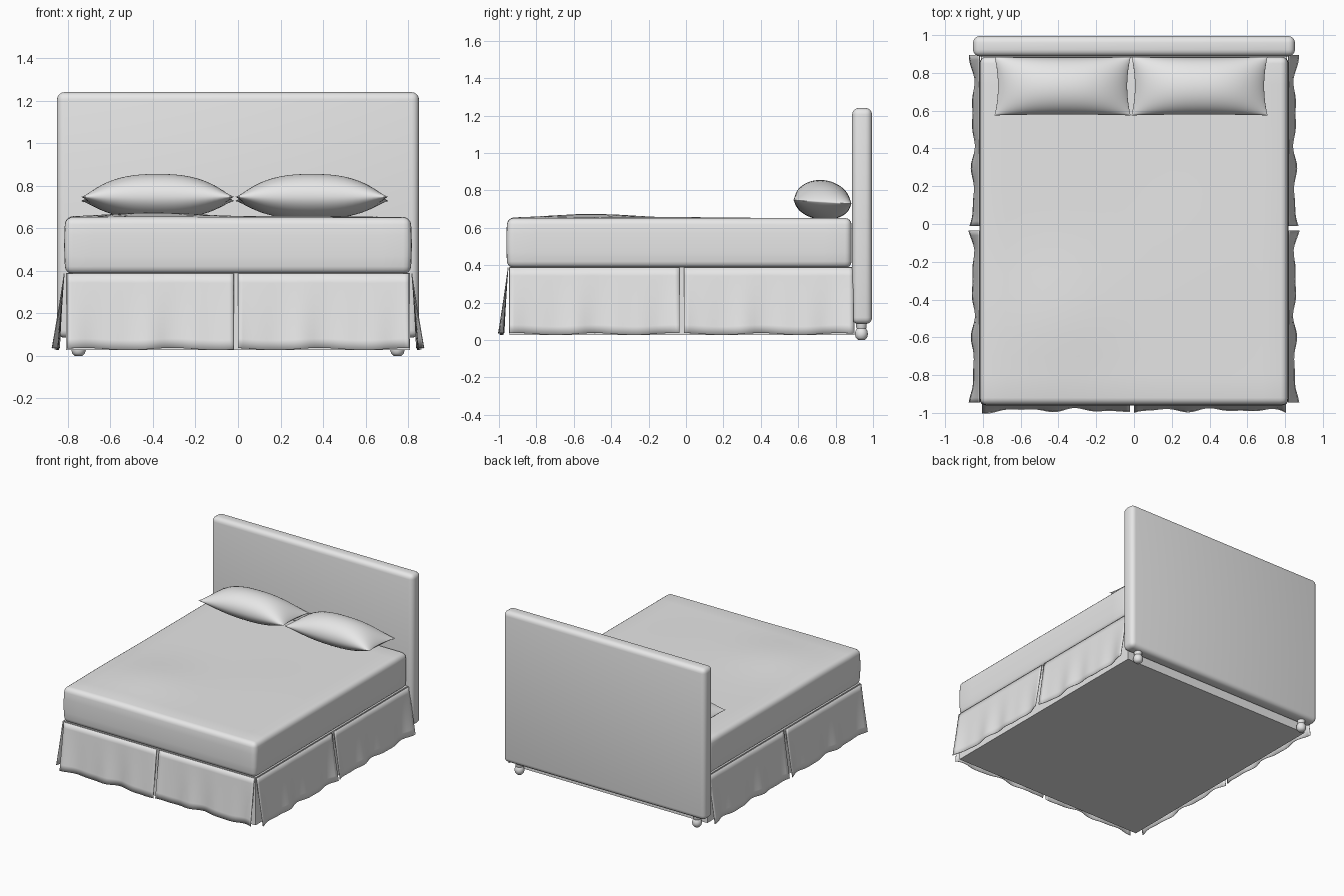
import bpy, bmesh, math
from mathutils import Vector

if "Cube" in bpy.data.objects:
    bpy.data.objects.remove(bpy.data.objects["Cube"])

fabric = bpy.data.materials.new("light grey fabric")
fabric.diffuse_color = (0.8, 0.8, 0.8, 1)
fabric.use_nodes = True
fabric.node_tree.nodes["Principled BSDF"].inputs["Base Color"].default_value = fabric.diffuse_color


def finish(name, bm, angle=60):
    bmesh.ops.recalc_face_normals(bm, faces=bm.faces)
    me = bpy.data.meshes.new(name)
    bm.to_mesh(me)
    bm.free()
    ob = bpy.data.objects.new(name, me)
    bpy.context.collection.objects.link(ob)
    me.materials.append(fabric)
    bpy.ops.object.select_all(action='DESELECT')
    ob.select_set(True)
    bpy.context.view_layer.objects.active = ob
    bpy.ops.object.shade_smooth_by_angle(angle=math.radians(angle))
    return ob


def soft_box(name, lo, hi, radius, segs=4, cuts=0, warp=None):
    """Box with rounded edges, optionally sliced into a grid and warped."""
    lo, hi = Vector(lo), Vector(hi)
    bm = bmesh.new()
    bmesh.ops.create_cube(bm, size=1)
    for v in bm.verts:
        v.co = Vector(((lo[i] + hi[i]) / 2 + v.co[i] * (hi[i] - lo[i]) for i in range(3)))
    if radius:
        bmesh.ops.bevel(bm, geom=list(bm.edges), offset=radius, segments=segs,
                        profile=0.5, affect='EDGES')
    for axis in range(3):
        no = Vector((0, 0, 0))
        no[axis] = 1
        n = cuts if hi[axis] - lo[axis] > 0.5 else (4 if cuts else 0)
        for k in range(1, n):
            a, b = lo[axis] + radius, hi[axis] - radius
            co = no * (a + (b - a) * k / n)
            bmesh.ops.bisect_plane(bm, geom=bm.verts[:] + bm.edges[:] + bm.faces[:],
                                   plane_co=co, plane_no=no)
    if warp:
        for v in bm.verts:
            v.co = warp(v.co.copy())
    return finish(name, bm)


# Headboard, with a slightly padded face
soft_box("headboard", (-0.852, 0.888, 0.085), (0.852, 0.995, 1.24), 0.035)


# Mattress, with sides bulging a little and a soft rumpled top
def rumple(c):
    bulge = 0.006 * max(0, 1 - ((c.z - 0.52) / 0.13) ** 2)
    if c.z > 0.6:
        c.z += 0.022 * math.exp(-((c.x + 0.4) / 0.3) ** 2 - ((c.y + 0.5) / 0.3) ** 2)
        c.z += 0.006 * math.exp(-((c.x - 0.3) / 0.35) ** 2 - ((c.y + 0.2) / 0.45) ** 2)
    if abs(c.x) > 0.78:
        c.x += math.copysign(bulge, c.x)
    if c.y < -0.92:
        c.y -= bulge
    return c


soft_box("mattress", (-0.812, -0.955, 0.385), (0.812, 0.885, 0.652), 0.035, 4, 16, rumple)

# Bed base, closed underneath
soft_box("bed_base", (-0.81, -0.945, 0.027), (0.81, 0.9, 0.39), 0)


# Skirt panels: hanging sheets that flare and ripple towards the hem
def skirt(name, start, end, out, phase):
    start, end, out = Vector(start), Vector(end), Vector(out)
    length = (end - start).length
    nu, nv = 36, 8
    bm = bmesh.new()
    rows = []
    for j in range(nv + 1):
        t = j / nv
        row = []
        for i in range(nu + 1):
            s = i / nu * length
            wave = math.sin(s * 21 + phase) * 0.6 + math.sin(s * 34 + phase * 2) * 0.4
            edge = 0.012 * abs(2 * i / nu - 1) ** 6
            p = start.lerp(end, i / nu) + out * (0.006 + t * (0.033 + edge) + 0.012 * t ** 1.5 * wave)
            hem = 0.032 + 0.005 * math.sin(s * 15 + phase)
            p.z = 0.387 + (hem - 0.387) * t
            row.append(bm.verts.new(p))
        rows.append(row)
    for a, b in zip(rows, rows[1:]):
        for i in range(nu):
            bm.faces.new((a[i], a[i + 1], b[i + 1], b[i]))
    ob = finish(name, bm)
    mod = ob.modifiers.new("thickness", 'SOLIDIFY')
    mod.thickness = 0.004
    mod.offset = 0


skirt("front_skirt_left", (-0.805, -0.945, 0), (-0.02, -0.945, 0), (0, -1, 0), 0.4)
skirt("front_skirt_right", (0.0, -0.945, 0), (0.805, -0.945, 0), (0, -1, 0), 2.1)
for side, word in ((-1, "left"), (1, "right")):
    x = 0.812 * side
    skirt("side_skirt_front_" + word, (x, -0.945, 0), (x, -0.035, 0), (side, 0, 0), 1.0)
    skirt("side_skirt_back_" + word, (x, -0.01, 0), (x, 0.895, 0), (side, 0, 0), 1.7)


# Pillows: plump in the middle, pinched at the ends
def pillow(name, cx):
    n = 28
    bm = bmesh.new()
    for sign in (1, -1):
        rows = []
        for j in range(n + 1):
            v = -math.cos(math.pi * j / n)
            row = []
            for i in range(n + 1):
                u = -math.cos(math.pi * i / n)
                h = max(0, 1 - abs(u) ** 2.5) ** 0.8 * max(0, 1 - v * v) ** 0.5
                x = cx + 0.36 * u * (1 - 0.05 * (1 - v * v))
                y = 0.73 + 0.155 * v * (1 - 0.03 * (1 - u * u))
                row.append(bm.verts.new((x, y, 0.738 - 0.01 * v + sign * h * (0.117 if sign > 0 else 0.095))))
            rows.append(row)
        for a, b in zip(rows, rows[1:]):
            for i in range(n):
                bm.faces.new((a[i], a[i + 1], b[i + 1], b[i]))
    bmesh.ops.remove_doubles(bm, verts=bm.verts, dist=0.0004)
    finish(name, bm, 80)


pillow("left_pillow", -0.378)
pillow("right_pillow", 0.347)


# Turned feet under the headboard
def foot(name, x, y):
    profile = [(0, 0), (0.018, 0), (0.03, 0.012), (0.035, 0.03), (0.032, 0.048),
               (0.025, 0.06), (0.028, 0.066), (0.028, 0.1), (0, 0.1)]
    bm = bmesh.new()
    vs = [bm.verts.new((x + r, y, z)) for r, z in profile]
    es = [bm.edges.new(p) for p in zip(vs, vs[1:])]
    bmesh.ops.spin(bm, geom=vs + es, cent=(x, y, 0), axis=(0, 0, 1),
                   angle=math.tau, steps=24, use_merge=False)
    bmesh.ops.remove_doubles(bm, verts=bm.verts, dist=0.0005)
    finish(name, bm, 50)


foot("left_foot", -0.75, 0.938)
foot("right_foot", 0.75, 0.938)
